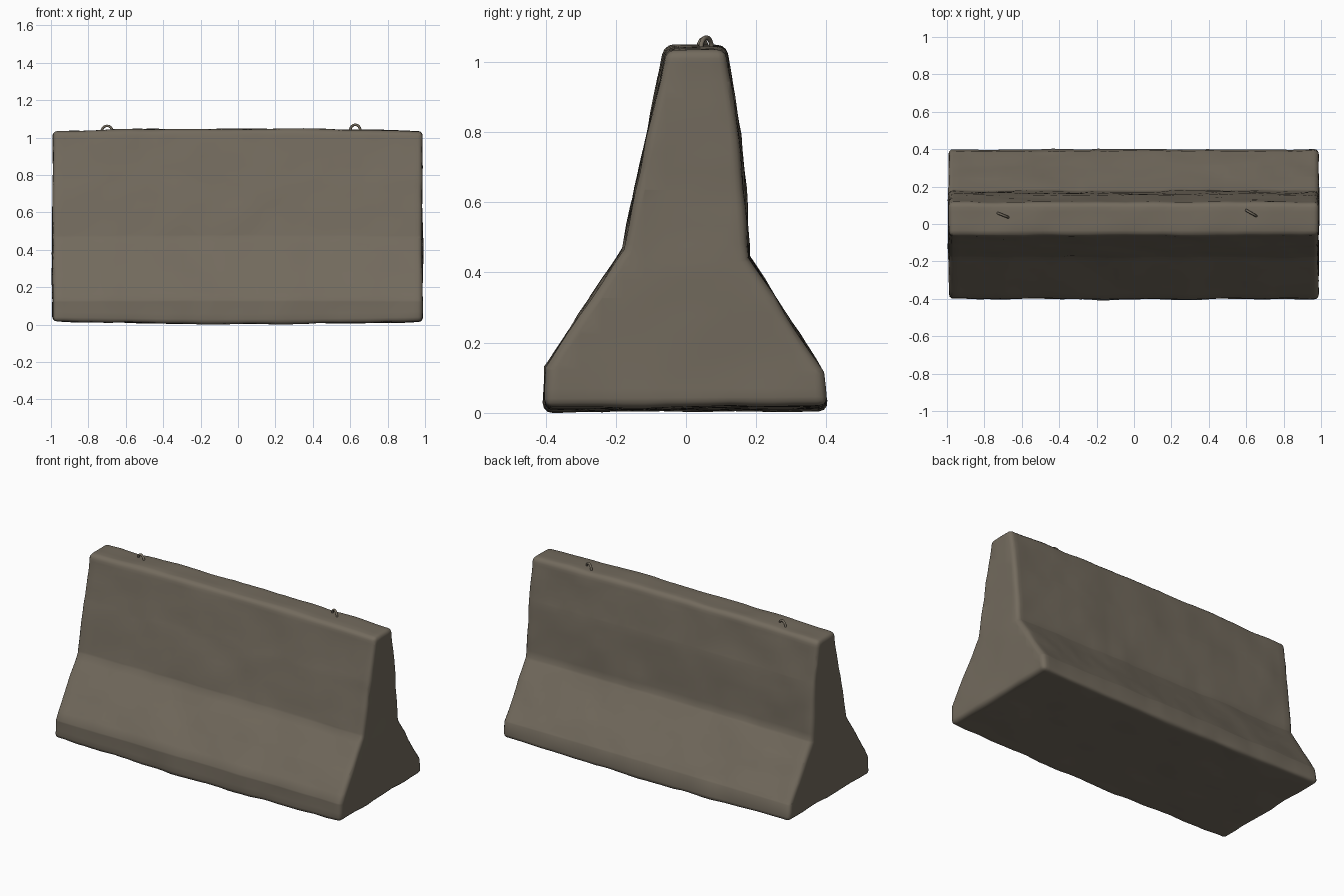
import bpy, bmesh, math
from mathutils import Vector, noise

if "Cube" in bpy.data.objects:
    bpy.data.objects.remove(bpy.data.objects["Cube"])


def material(name, rgb):
    m = bpy.data.materials.new(name)
    m.use_nodes = True
    m.diffuse_color = (*rgb, 1)
    m.node_tree.nodes["Principled BSDF"].inputs["Base Color"].default_value = (*rgb, 1)
    return m


concrete = material("weathered concrete", (0.17, 0.145, 0.11))

# Barrier cross-section (y, z), swept along x
profile = [(-0.405, 0.015), (-0.40, 0.13), (-0.18, 0.465), (-0.06, 1.035),
           (0.115, 1.035), (0.155, 0.78), (0.18, 0.44), (0.39, 0.115), (0.405, 0.02)]
bm = bmesh.new()
face = bm.faces.new([bm.verts.new((-0.992, y, z)) for y, z in profile])
sweep = bmesh.ops.extrude_face_region(bm, geom=[face])
for v in sweep["geom"]:
    if isinstance(v, bmesh.types.BMVert):
        v.co.x = 0.988
bmesh.ops.recalc_face_normals(bm, faces=bm.faces)

# Worn, rounded edges
sharp = [e for e in bm.edges if e.calc_face_angle(0) > math.radians(35)]
bmesh.ops.bevel(bm, geom=sharp, offset=0.026, segments=3, profile=0.5,
                affect='EDGES', clamp_overlap=True)

# Cut into a fine grid so the surface can be weathered
def slice_along(axis, start, stop, step):
    for i in range(int((stop - start) / step) + 1):
        point, normal = Vector(), Vector()
        point[axis], normal[axis] = start + i * step, 1
        bmesh.ops.bisect_plane(bm, geom=bm.verts[:] + bm.edges[:] + bm.faces[:],
                               plane_co=point, plane_no=normal, dist=0.0005)


slice_along(0, -0.93, 0.94, 0.0492)
slice_along(1, -0.36, 0.37, 0.0607)
slice_along(2, 0.07, 1.0, 0.0513)
bm.normal_update()

# Bowed top and bottom, plus gentle dents
shift = {}
for v in bm.verts:
    p = v.co
    bow = 0.013 * (1 - p.x * p.x)
    lift = bow * p.z - (bow * (1 - p.z) if p.z < 0.1 else 0)
    dent = 0.007 * noise.noise(p * 4) + 0.004 * noise.noise(p * 11) - 0.001
    shift[v] = Vector((0, 0, lift)) + v.normal * dent
for v, d in shift.items():
    v.co += d
    v.co.x = max(-1, min(1, v.co.x))
    v.co.z = max(0, v.co.z)
mesh = bpy.data.meshes.new("concrete_barrier")
bm.to_mesh(mesh)
bm.free()
mesh.materials.append(concrete)
barrier = bpy.data.objects.new("concrete_barrier", mesh)
bpy.context.collection.objects.link(barrier)
bpy.context.view_layer.objects.active = barrier
barrier.select_set(True)
bpy.ops.object.shade_smooth_by_angle(angle=math.radians(50))

# Lifting loops: bent rods set into the top
def lifting_loop(name, x, y, top, turn):
    curve = bpy.data.curves.new(name, 'CURVE')
    curve.dimensions = '3D'
    curve.bevel_depth = 0.007
    curve.bevel_resolution = 1
    arc = [(0.031 * math.cos(math.pi * i / 8), 0.031 * math.sin(math.pi * i / 8))
           for i in range(9)]
    path = [(0.033, -0.04)] + arc + [(-0.033, -0.04)]
    line = curve.splines.new('POLY')
    line.points.add(len(path) - 1)
    for point, (u, w) in zip(line.points, path):
        point.co = (u * math.cos(turn), u * math.sin(turn), w, 1)
    line.use_smooth = True
    curve.materials.append(concrete)
    loop = bpy.data.objects.new(name, curve)
    loop.location = (x, y, top)
    bpy.context.collection.objects.link(loop)


lifting_loop("right_lifting_loop", -0.70, 0.047, 1.032, math.radians(-22))
lifting_loop("left_lifting_loop", 0.627, 0.058, 1.038, math.radians(-30))
